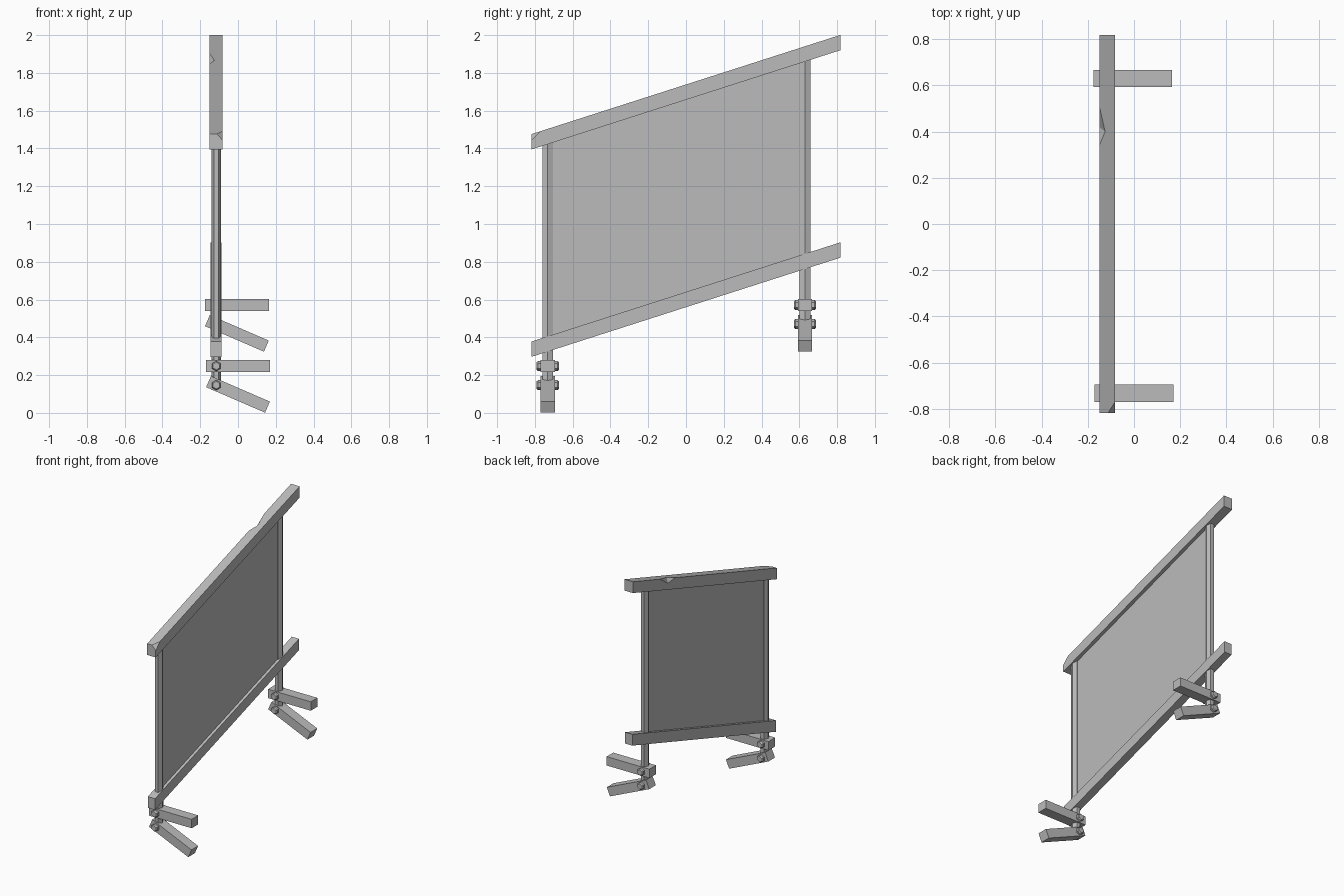
import bpy, bmesh
from math import radians, cos, sin, pi
from mathutils import Vector, Matrix

cube = bpy.data.objects.get("Cube")
if cube:
    bpy.data.objects.remove(cube, do_unlink=True)

grey = bpy.data.materials.new("plain grey")
grey.use_nodes = True
colour = (0.5, 0.5, 0.5, 1)
grey.diffuse_color = colour
grey.node_tree.nodes["Principled BSDF"].inputs["Base Color"].default_value = colour

X = -0.115                     # plane of the sign
SLOPE = 0.321                  # rise of the rails along y


def finish(name, bm):
    bmesh.ops.recalc_face_normals(bm, faces=bm.faces)
    mesh = bpy.data.meshes.new(name)
    bm.to_mesh(mesh)
    bm.free()
    mesh.materials.append(grey)
    obj = bpy.data.objects.new(name, mesh)
    bpy.context.collection.objects.link(obj)
    return obj


def box(size, centre):
    bm = bmesh.new()
    bmesh.ops.create_cube(bm, size=1)
    bmesh.ops.scale(bm, vec=size, verts=bm.verts)
    bmesh.ops.translate(bm, vec=centre, verts=bm.verts)
    return bm


def sheared(size, centre):
    # box with upright ends that climbs along y
    bm = box(size, centre)
    for v in bm.verts:
        v.co.z += SLOPE * v.co.y
    return bm


# Top rail with a chipped front corner
rail = sheared((0.068, 1.635, 0.081), (X - 0.001, 0, 1.698))
edge_z = 1.698 + 0.0405
corner_z = edge_z - SLOPE * 0.8175
a = Vector((-0.112, -0.8175, corner_z))
b = Vector((-0.082, -0.8175, corner_z - 0.032))
c = Vector((-0.082, -0.77, edge_z - SLOPE * 0.77))
normal = (b - a).cross(c - a)
if normal.z < 0:
    normal.negate()
cut = bmesh.ops.bisect_plane(rail, geom=rail.verts[:] + rail.edges[:] + rail.faces[:],
                             plane_co=a, plane_no=normal, clear_outer=True)
bmesh.ops.holes_fill(rail, edges=[e for e in rail.edges if e.is_boundary])
top_rail = finish("top_rail", rail)

# Notch in the upper back edge of the top rail
left = X - 0.035
low = Vector((left, 0.34, edge_z + SLOPE * 0.34))
high = Vector((left, 0.51, edge_z + SLOPE * 0.51))
inner = Vector((-0.125, 0.40, edge_z + SLOPE * 0.40))
side = Vector((left, 0.42, edge_z + SLOPE * 0.42 - 0.035))
mid = (inner + side) / 2
bm = bmesh.new()
for p in (inner + (inner - side) / 2, side + (side - inner) / 2,
          low + (low - mid) / 2, high + (high - mid) / 2):
    bm.verts.new(p)
bmesh.ops.convex_hull(bm, input=bm.verts)
cutter = finish("notch_cutter", bm)
cutter.hide_render = True
mod = top_rail.modifiers.new("notch", 'BOOLEAN')
mod.operation = 'DIFFERENCE'
mod.solver = 'EXACT'
mod.object = cutter
bpy.context.view_layer.objects.active = top_rail
bpy.ops.object.modifier_apply(modifier=mod.name)
bpy.data.objects.remove(cutter, do_unlink=True)

# Bottom rail and the sheet between the rails
finish("bottom_rail", sheared((0.058, 1.635, 0.081), (X - 0.001, 0, 0.6)))
finish("panel", sheared((0.016, 1.32, 1.06), (X, -0.052, 1.149)))


def post(name, y, bottom, top):
    bm = bmesh.new()
    ring = [bm.verts.new((X + 0.026 * cos(i * pi / 3), y + 0.033 * sin(i * pi / 3), bottom))
            for i in range(6)]
    face = bm.faces.new(ring)
    up = bmesh.ops.extrude_face_region(bm, geom=[face])["geom"]
    bmesh.ops.translate(bm, vec=(0, 0, top - bottom),
                        verts=[g for g in up if isinstance(g, bmesh.types.BMVert)])
    finish(name, bm)


def bolt(name, y, z):
    # hexagonal rod through the arm with tapered heads
    bm = bmesh.new()
    for s in (-1, 1):
        rot = Matrix.Rotation(-s * pi / 2, 4, 'X')
        for r1, r2, depth, at in ((0.027, 0.027, 0.018, 0.042), (0.027, 0.02, 0.008, 0.055)):
            bmesh.ops.create_cone(bm, cap_ends=True, segments=6, radius1=r1, radius2=r2,
                                  depth=depth,
                                  matrix=Matrix.Translation((X, y + s * at, z)) @ rot)
    finish(name, bm)


# Posts, each with a level arm and a drooping arm held by bolts
for place, y, lift, shift in (("front", -0.732, 0, 0), ("back", 0.63, 0.323, -0.006)):
    post(place + "_post", y, 0.12 + lift, 1.69 + SLOPE * y)
    finish(place + "_level_arm",
           box((0.34, 0.075, 0.064), (shift, y, 0.248 + lift)))
    arm = box((0.34, 0.075, 0.064), (0, 0, 0))
    bmesh.ops.transform(arm, verts=arm.verts,
                        matrix=Matrix.Translation((shift, y, 0.098 + lift))
                        @ Matrix.Rotation(radians(23.4), 4, 'Y'))
    finish(place + "_drooping_arm", arm)
    bolt(place + "_upper_bolt", y, 0.248 + lift)
    bolt(place + "_lower_bolt", y, 0.147 + lift)
